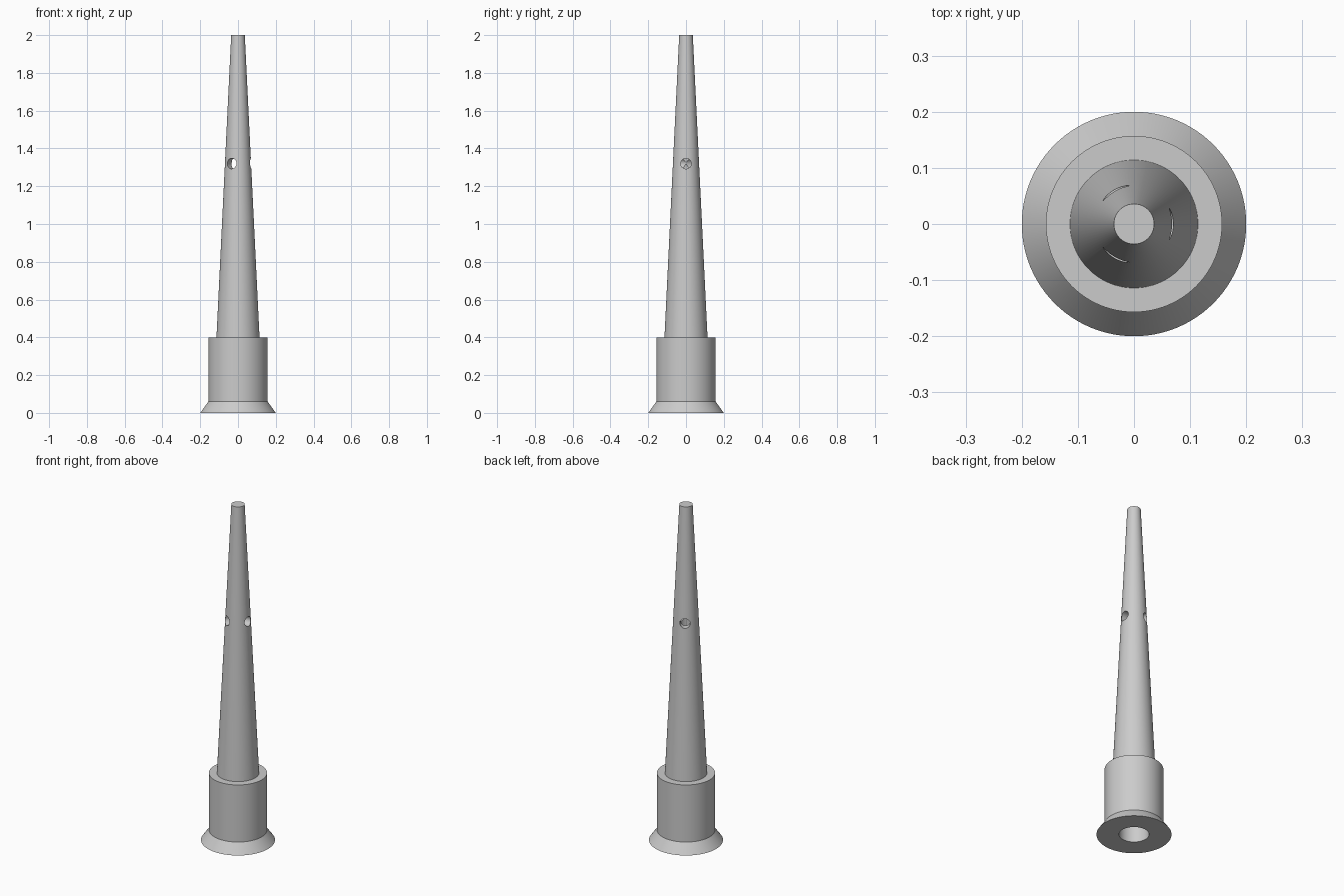
import bpy, bmesh, math
from mathutils import Matrix, Vector

if "Cube" in bpy.data.objects:
    bpy.data.objects.remove(bpy.data.objects["Cube"])

SEGMENTS = 96

grey = bpy.data.materials.new("light grey")
grey.diffuse_color = (0.6, 0.6, 0.6, 1)
grey.use_nodes = True
grey.node_tree.nodes["Principled BSDF"].inputs["Base Color"].default_value = grey.diffuse_color


def revolve(name, profile):
    """Spin an (r, z) profile around z; both ends lie on the axis."""
    bm = bmesh.new()
    verts = [bm.verts.new((r, 0, z)) for r, z in profile]
    edges = [bm.edges.new(pair) for pair in zip(verts, verts[1:])]
    bmesh.ops.spin(bm, geom=verts + edges, cent=(0, 0, 0), axis=(0, 0, 1),
                   angle=math.tau, steps=SEGMENTS, use_merge=False)
    bmesh.ops.remove_doubles(bm, verts=bm.verts, dist=1e-5)
    bmesh.ops.recalc_face_normals(bm, faces=bm.faces)
    mesh = bpy.data.meshes.new(name)
    bm.to_mesh(mesh)
    bm.free()
    mesh.materials.append(grey)
    obj = bpy.data.objects.new(name, mesh)
    bpy.context.collection.objects.link(obj)
    return obj


# Hollow nozzle: tapered bore, flared foot, socket and closed tapering tube
nozzle = revolve("nozzle", [
    (0, 1.98), (0.08, 0.40), (0.08, 0),             # bore
    (0.20, 0), (0.157, 0.06), (0.157, 0.40),        # foot and socket
    (0.114, 0.40), (0.036, 2.0), (0, 2.0),          # tube and tip
])

# Three round side holes, evenly spaced, open into the bore
bm = bmesh.new()
for i in range(3):
    place = (Matrix.Rotation(i * math.tau / 3, 4, 'Z')
             @ Matrix.Translation(Vector((0.0785, 0, 1.32)))
             @ Matrix.Rotation(math.pi / 2, 4, 'Y'))
    bmesh.ops.create_cone(bm, cap_ends=True, segments=48, radius1=0.028,
                          radius2=0.028, depth=0.123, matrix=place)
mesh = bpy.data.meshes.new("hole_cutter")
bm.to_mesh(mesh)
bm.free()
mesh.materials.append(grey)
cutter = bpy.data.objects.new("hole_cutter", mesh)
cutter.hide_render = True
bpy.context.collection.objects.link(cutter)

cut = nozzle.modifiers.new("side holes", 'BOOLEAN')
cut.operation = 'DIFFERENCE'
cut.solver = 'EXACT'
cut.object = cutter
bpy.context.view_layer.objects.active = nozzle
nozzle.select_set(True)
bpy.ops.object.modifier_apply(modifier=cut.name)
bpy.data.objects.remove(cutter)

# Smooth walls, crisp rims
bpy.ops.object.shade_smooth_by_angle(angle=math.radians(25))
